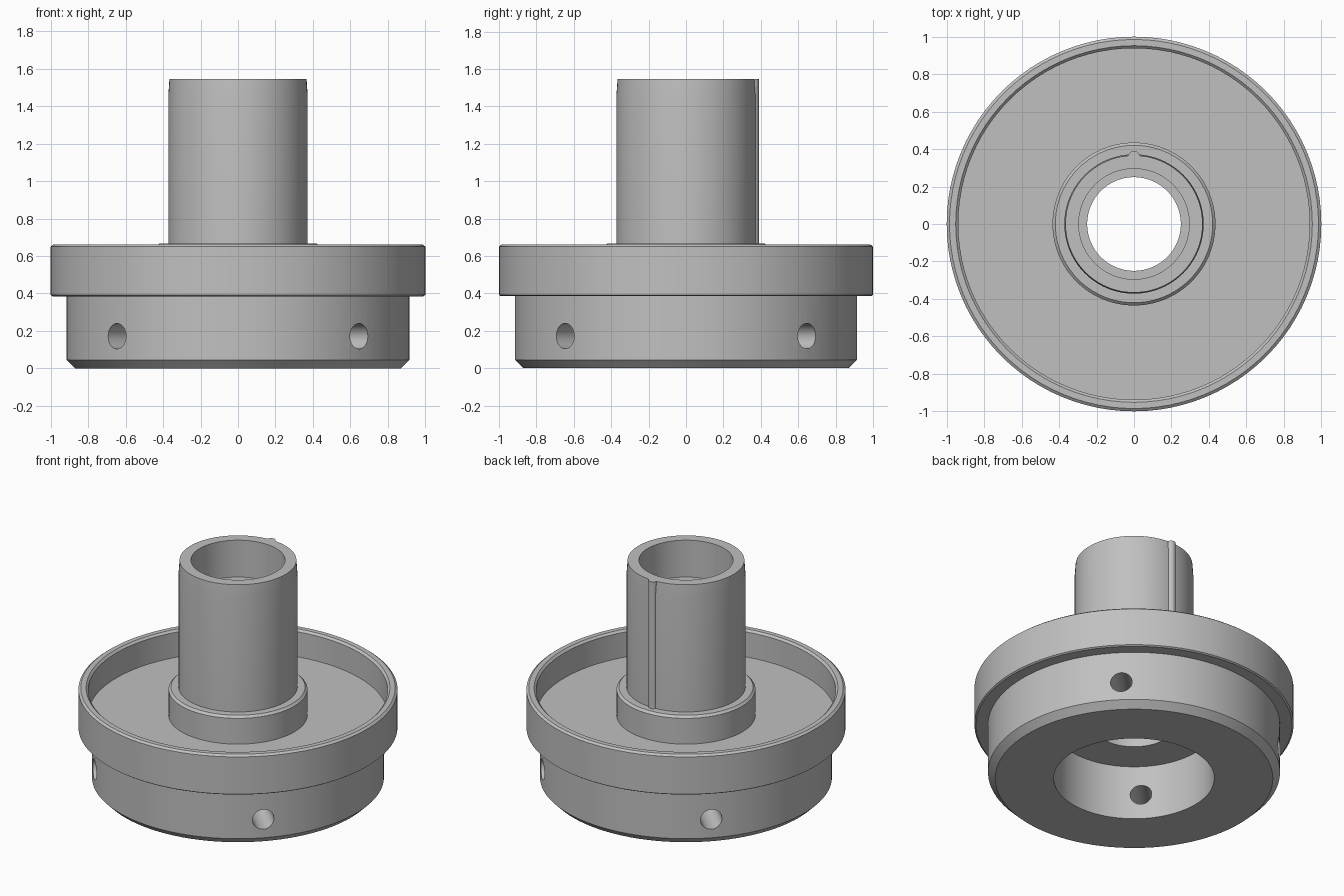
import bpy, bmesh, math
from mathutils import Matrix

if "Cube" in bpy.data.objects:
    bpy.data.objects.remove(bpy.data.objects["Cube"])

SEGMENTS = 96
grey = bpy.data.materials.new("light_grey")
grey.diffuse_color = (0.53, 0.53, 0.53, 1)
grey.use_nodes = True
grey.node_tree.nodes["Principled BSDF"].inputs["Base Color"].default_value = grey.diffuse_color


def add_object(name, bm, material=grey):
    bmesh.ops.recalc_face_normals(bm, faces=bm.faces)
    mesh = bpy.data.meshes.new(name)
    bm.to_mesh(mesh)
    bm.free()
    mesh.materials.append(material)
    obj = bpy.data.objects.new(name, mesh)
    bpy.context.collection.objects.link(obj)
    return obj


def lathe(name, profile):
    """Revolve a closed (radius, z) loop around the z axis."""
    bm = bmesh.new()
    rings = []
    for i in range(SEGMENTS):
        a = 2 * math.pi * i / SEGMENTS
        rings.append([bm.verts.new((r * math.cos(a), r * math.sin(a), z)) for r, z in profile])
    n = len(profile)
    for i in range(SEGMENTS):
        a, b = rings[i], rings[(i + 1) % SEGMENTS]
        for j in range(n):
            k = (j + 1) % n
            bm.faces.new((a[j], b[j], b[k], a[k]))
    return add_object(name, bm)


def select(obj):
    bpy.ops.object.select_all(action='DESELECT')
    obj.select_set(True)
    bpy.context.view_layer.objects.active = obj


# Hub body: stepped base, rimmed tray, boss and hollow tube in one section
body = lathe("hub_body", [
    (0.503, 0), (0.87, 0), (0.915, 0.045), (0.915, 0.385),       # base
    (0.99, 0.385), (1.0, 0.392), (1.0, 0.65), (0.985, 0.662),    # flange
    (0.952, 0.662), (0.938, 0.648), (0.938, 0.475),              # tray rim
    (0.435, 0.475), (0.435, 0.653), (0.42, 0.668),               # boss
    (0.372, 0.668), (0.372, 1.46), (0.366, 1.545),               # tube
    (0.295, 1.545), (0.295, 1.29), (0.25, 1.29),                 # upper bore
    (0.25, 0.375), (0.503, 0.375),                               # lower bore
])

# Radial holes on both diagonals, through the base wall
for angle in (45, 135):
    bm = bmesh.new()
    bmesh.ops.create_cone(
        bm, cap_ends=True, segments=32, radius1=0.068, radius2=0.068, depth=2.4,
        matrix=Matrix.Translation((0, 0, 0.172))
        @ Matrix.Rotation(math.radians(angle), 4, 'Z')
        @ Matrix.Rotation(math.pi / 2, 4, 'Y'))
    cutter = add_object("hole_cutter", bm)
    cutter.hide_render = True
    select(body)
    mod = body.modifiers.new("radial_holes", 'BOOLEAN')
    mod.operation = 'DIFFERENCE'
    mod.solver = 'EXACT'
    mod.object = cutter
    bpy.ops.object.modifier_apply(modifier=mod.name)
    bpy.data.objects.remove(cutter)

# Rounded locating key along the back of the tube
bm = bmesh.new()
bmesh.ops.create_cone(bm, cap_ends=True, segments=24, radius1=0.03, radius2=0.03,
                      depth=0.88, matrix=Matrix.Translation((0, 0.36, 1.105)))
key = add_object("locating_key", bm)

for obj in (body, key):
    select(obj)
    bpy.ops.object.shade_smooth_by_angle(angle=math.radians(30))
